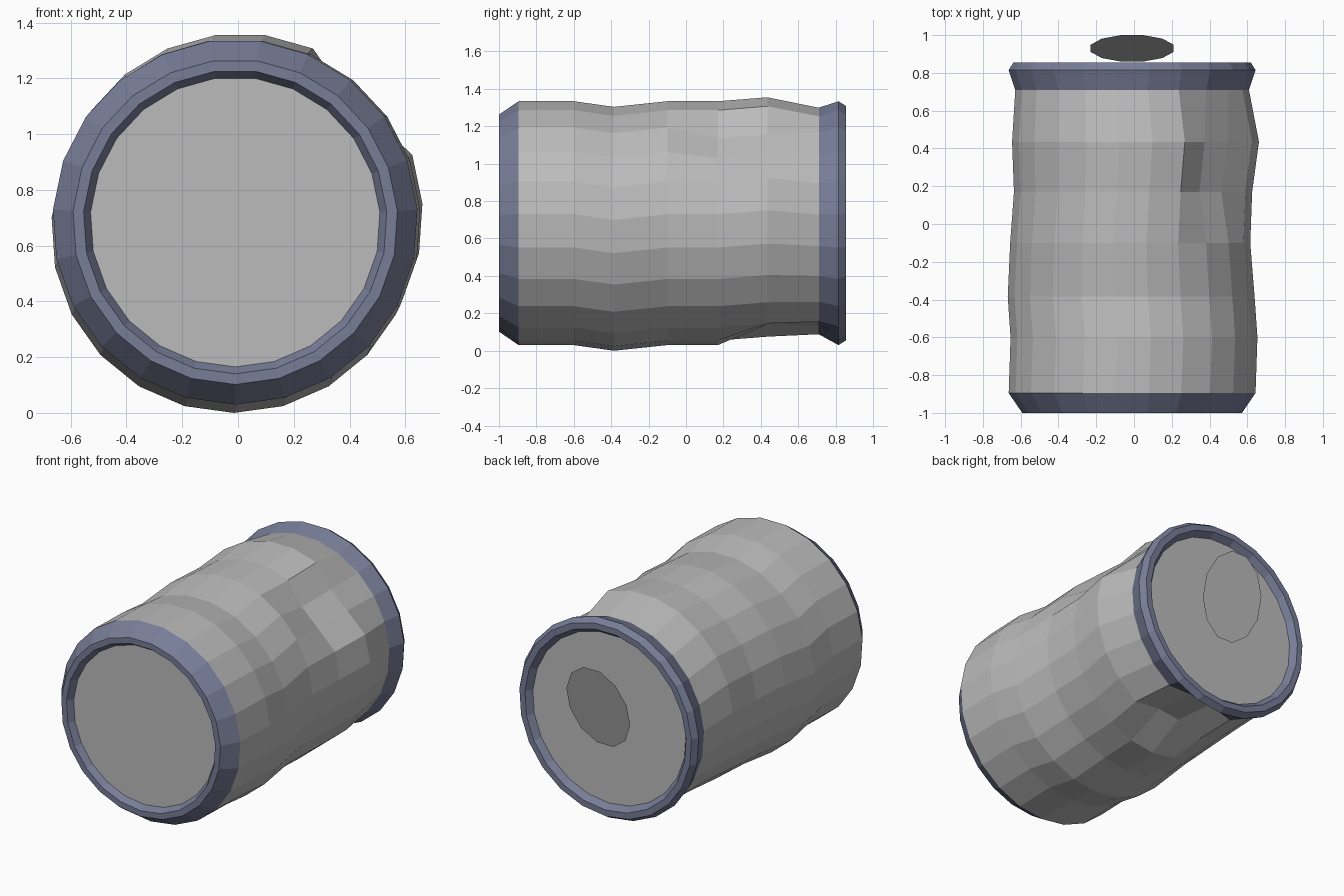
import bpy, bmesh, math

if "Cube" in bpy.data.objects:
    bpy.data.objects.remove(bpy.data.objects["Cube"])

SIDES = 23
CX, CZ = -0.01, 0.685


def material(name, rgb):
    m = bpy.data.materials.new(name)
    m.diffuse_color = (*rgb, 1)
    m.use_nodes = True
    m.node_tree.nodes["Principled BSDF"].inputs["Base Color"].default_value = m.diffuse_color
    return m


GREY = material("light metal grey", (0.50, 0.50, 0.50))
BLUE = material("blue grey metal", (0.185, 0.205, 0.31))


def loop(y, rx, rz=None, cx=CX, cz=CZ, dents=None):
    """Loop of points around the can axis; dents push chosen points inward."""
    rz = rz or rx
    pts = []
    for k in range(SIDES):
        a = -math.pi / 2 + 2 * math.pi * k / SIDES
        d = (dents or {}).get(k, 0)
        pts.append((cx + (rx - d) * math.cos(a), y, cz + (rz - d) * math.sin(a)))
    return pts


def build(name, loops, mat, fill=False):
    """Skin consecutive loops, running front to back on the outside."""
    bm = bmesh.new()
    rows = [[bm.verts.new(p) for p in l] for l in loops]
    for a, b in zip(rows, rows[1:]):
        n = len(a)
        for i in range(n):
            j = (i + 1) % n
            bm.faces.new((a[i], a[j], b[j], b[i]))
    if fill:
        bm.faces.new(rows[0])
    me = bpy.data.meshes.new(name)
    bm.to_mesh(me)
    bm.free()
    me.materials.append(mat)
    ob = bpy.data.objects.new(name, me)
    bpy.context.collection.objects.link(ob)
    return ob


# Crumpled body: shifted loops with a dent at the upper right and one underneath
side_dent = {8: 0.06, 9: 0.075}
under_dent = {0: 0.09, 1: 0.09}
back_edge = loop(0.71, 0.62, dents={0: 0.07, 1: 0.07})
front_edge = loop(-0.895, 0.655)
build("can_body", [
    front_edge,
    loop(-0.60, 0.655, cx=0.0),
    loop(-0.385, 0.655, cx=-0.015, cz=0.655),
    loop(-0.10, 0.637, 0.655, cx=-0.02),
    loop(0.17, 0.632, 0.655, cx=-0.005, dents=side_dent),
    loop(0.435, 0.655, cx=0.008, cz=0.706, dents={**side_dent, **under_dent}),
    back_edge,
], GREY)

# Front rim: inner wall, flat lip, outer bevel
build("front_rim", [loop(-0.96, 0.52), loop(-1.0, 0.545),
                    loop(-1.0, 0.583), front_edge], BLUE)

# Back rim: flare, bevel, flat lip, inner wall
build("back_rim", [back_edge, loop(0.815, 0.655), loop(0.855, 0.63),
                   loop(0.855, 0.59), loop(0.815, 0.56)], BLUE)

# Recessed end plates
build("bottom_plate", [loop(-0.96, 0.52)], GREY, fill=True)
build("top_plate", [loop(0.815, 0.56)[::-1]], GREY, fill=True)

# Bent opening tab leaning out from the top plate
tab = []
for i in range(12):
    a = math.radians(15 + 30 * i)
    s, c = math.sin(a) / 0.966, math.cos(a) / 0.966
    tab.append((-0.01 + 0.22 * c, 0.93 + 0.07 * s, 0.805 + 0.275 * s))
build("opening_tab", [tab[::-1]], GREY, fill=True)
